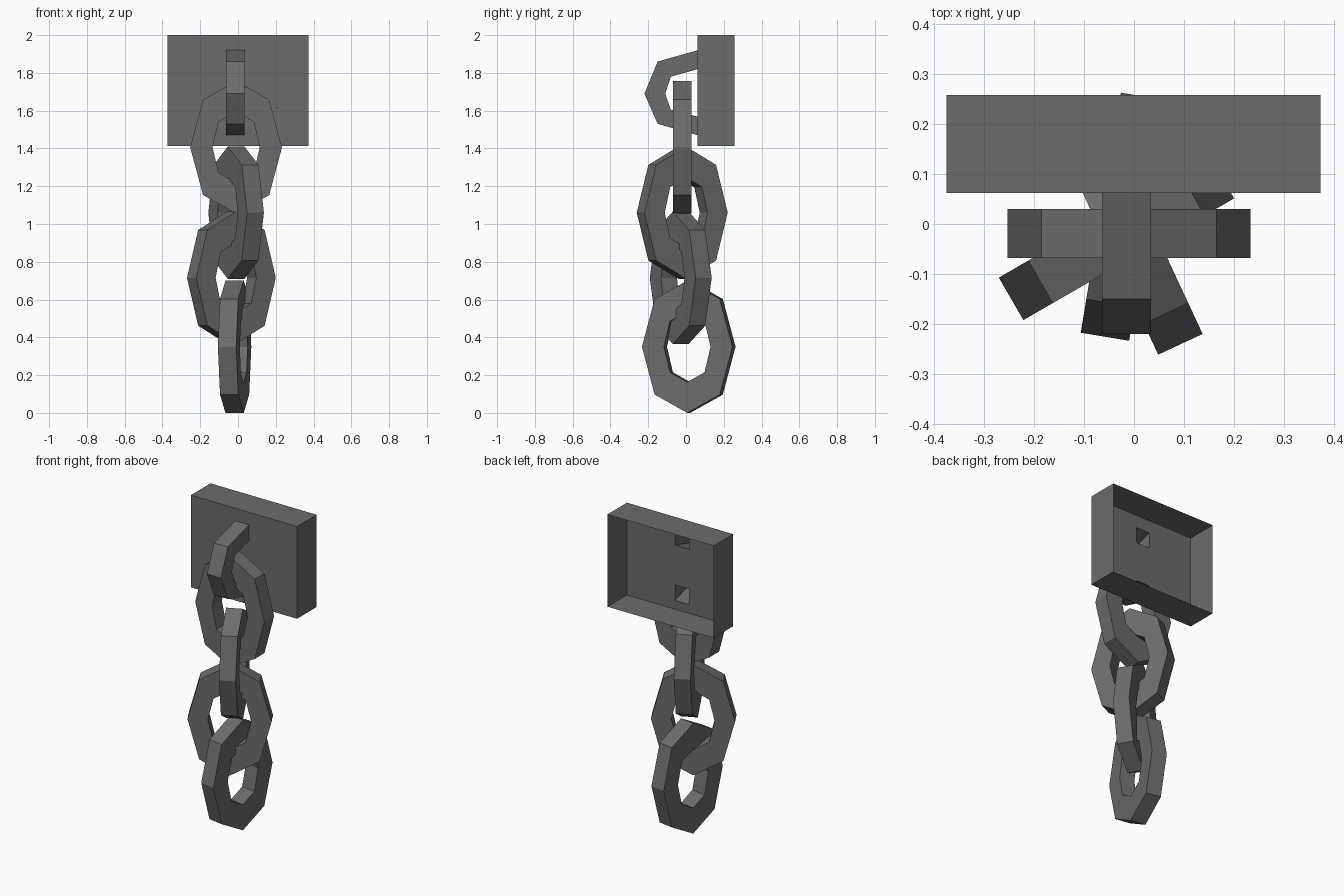
import bpy, bmesh, math
from mathutils import Vector

if "Cube" in bpy.data.objects:
    bpy.data.objects.remove(bpy.data.objects["Cube"])

steel = bpy.data.materials.new("dark grey iron")
steel.diffuse_color = (0.15, 0.15, 0.15, 1)
steel.use_nodes = True
steel.node_tree.nodes["Principled BSDF"].inputs["Base Color"].default_value = steel.diffuse_color
W = 0.049  # half thickness of a link


def make_object(name, quads, loc=(0, 0, 0), turn=0):
    """Mesh from a list of quads, with shared corners welded."""
    bm = bmesh.new()
    for q in quads:
        bm.faces.new([bm.verts.new(Vector(p)) for p in q])
    bmesh.ops.remove_doubles(bm, verts=bm.verts[:], dist=1e-5)
    bmesh.ops.recalc_face_normals(bm, faces=bm.faces[:])
    me = bpy.data.meshes.new(name)
    bm.to_mesh(me)
    bm.free()
    me.materials.append(steel)
    ob = bpy.data.objects.new(name, me)
    ob.location = loc
    ob.rotation_euler.z = math.radians(turn)
    bpy.context.collection.objects.link(ob)
    return ob


def bar(outer, inner, place, closed):
    """Square bar between an outer and an inner outline; place(u, z, side) gives a point."""
    n = len(outer)
    quads = []
    for i in range(n if closed else n - 1):
        j = (i + 1) % n
        a, b, c, d = outer[i], outer[j], inner[j], inner[i]
        for s in (-W, W):
            quads.append([place(*a, s), place(*b, s), place(*c, s), place(*d, s)])
        quads.append([place(*a, -W), place(*a, W), place(*b, W), place(*b, -W)])
        quads.append([place(*d, -W), place(*d, W), place(*c, W), place(*c, -W)])
    return quads


def octagon(rx, rz, dx, dz):
    return [(rx, 0), (dx, dz), (0, rz), (-dx, dz), (-rx, 0), (-dx, -dz), (0, -rz), (dx, -dz)]


# Hanging links, each turned about the vertical
link = bar(octagon(0.243, 0.35, 0.175, 0.253), octagon(0.125, 0.187, 0.093, 0.135),
           lambda u, z, s: (u, s, z), True)
for i, (x, y, z, turn) in enumerate([(-0.01, -0.019, 1.406, 0),
                                     (-0.01, -0.02, 1.06, -65),
                                     (-0.035, -0.028, 0.715, 30),
                                     (-0.018, 0.0145, 0.35, 80.5)]):
    make_object(f"chain_link_{i + 1}", link, (x, y, z), turn)

# Half link growing out of the plate, hollow and open at the back
front = 0.062
outer = [(front, 1.92), (-0.15, 1.86), (-0.22, 1.69), (-0.15, 1.53), (front, 1.47)]
inner = [(front, 1.82), (-0.08, 1.78), (-0.11, 1.69), (-0.08, 1.605), (front, 1.568)]
CX = -0.015
quads = bar(outer, inner, lambda u, z, s: (CX + s, u, z), False)

# Wall plate: open-backed box whose front has openings where the half link joins
back = 0.258
xs = [-0.374, CX - W, CX + W, 0.372]
zs = [1.414, 1.47, 1.568, 1.82, 1.92, 2.0]
for i in range(3):
    for k in range(5):
        if i == 1 and k in (1, 3):
            continue
        quads.append([(xs[i], front, zs[k]), (xs[i + 1], front, zs[k]),
                      (xs[i + 1], front, zs[k + 1]), (xs[i], front, zs[k + 1])])
for i in range(3):
    for z in (zs[0], zs[-1]):
        quads.append([(xs[i], front, z), (xs[i + 1], front, z),
                      (xs[i + 1], back, z), (xs[i], back, z)])
for k in range(5):
    for x in (xs[0], xs[-1]):
        quads.append([(x, front, zs[k]), (x, front, zs[k + 1]),
                      (x, back, zs[k + 1]), (x, back, zs[k])])
make_object("wall_plate_with_staple", quads)
